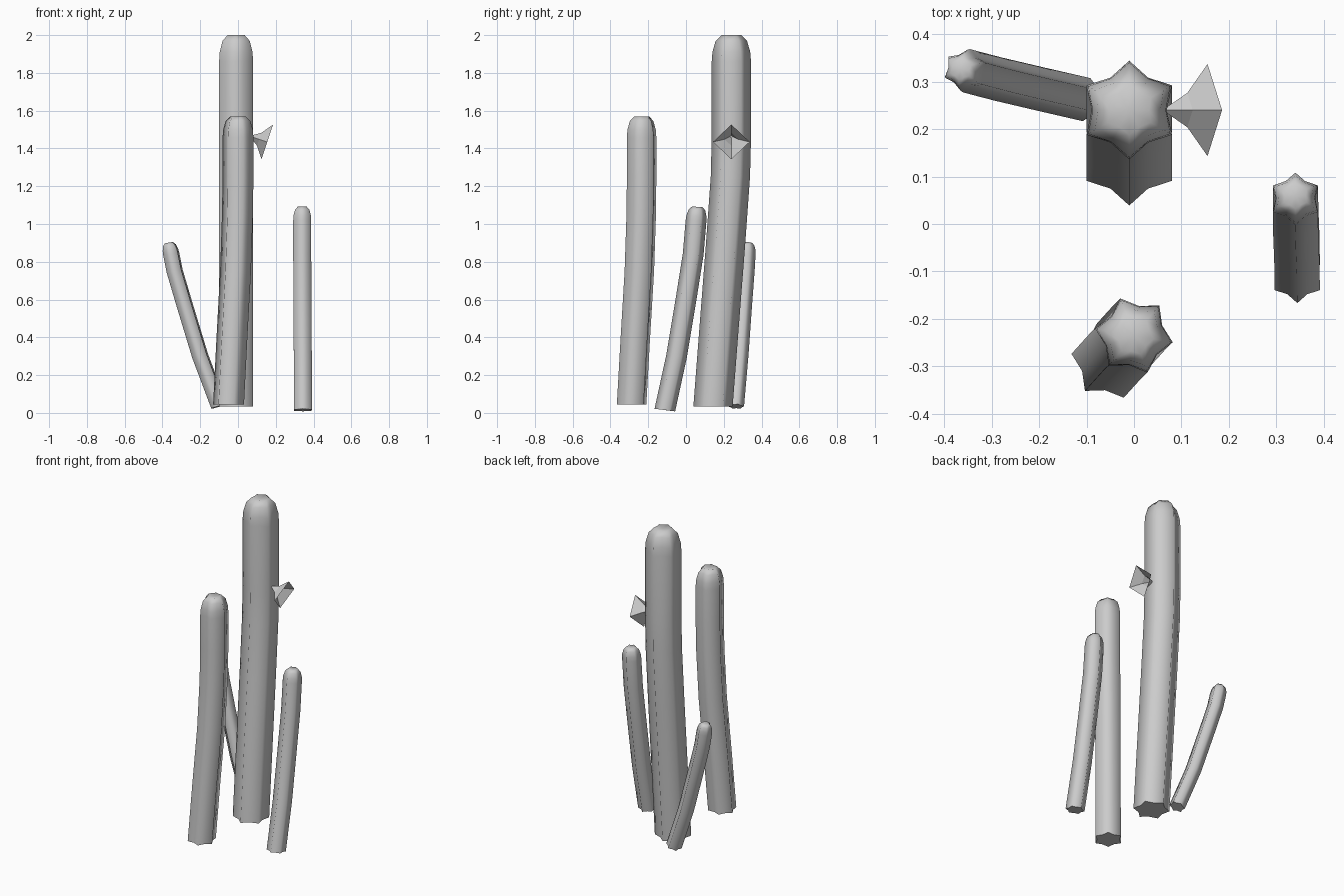
import bpy, bmesh
from math import sin, cos, radians, pi
from mathutils import Vector

if "Cube" in bpy.data.objects:
    bpy.data.objects.remove(bpy.data.objects["Cube"])

grey = bpy.data.materials.new("plain_grey")
grey.use_nodes = True
grey.diffuse_color = (0.6, 0.6, 0.6, 1)
grey.node_tree.nodes["Principled BSDF"].inputs["Base Color"].default_value = grey.diffuse_color


def finish(bm, name):
    bmesh.ops.recalc_face_normals(bm, faces=bm.faces)
    for f in bm.faces:
        f.smooth = True
    mesh = bpy.data.meshes.new(name)
    bm.to_mesh(mesh)
    bm.free()
    mesh.materials.append(grey)
    obj = bpy.data.objects.new(name, mesh)
    bpy.context.collection.objects.link(obj)
    return obj


def bridge(bm, a, b):
    n = len(a)
    for i in range(n):
        j = (i + 1) % n
        bm.faces.new((a[i], a[j], b[j], b[i]))


def cactus(name, path, radius, turn, tilt):
    """Six-ribbed stem along a path, closed by a rounded, slightly dimpled top."""
    path = [Vector(p) for p in path]
    bm = bmesh.new()

    def ring(centre, axis, size, rib):
        rot = Vector((0, 0, 1)).rotation_difference(Vector((0, 0, 1)).lerp(axis, tilt).normalized())
        verts = []
        for i in range(12):
            a = radians(turn) + i * pi / 6
            r = size * (1 if i % 2 == 0 else rib)
            verts.append(bm.verts.new(centre + rot @ Vector((r * cos(a), r * sin(a), 0))))
        return verts

    # Stem
    rings = []
    for i, p in enumerate(path):
        axis = (path[min(i + 1, len(path) - 1)] - path[max(i - 1, 0)]).normalized()
        rings.append(ring(p, axis, radius, 0.76))
    # Rounded top
    for size, rise, rib in ((0.96, 0.5, 0.77), (0.8, 1.05, 0.79), (0.5, 1.35, 0.8)):
        rings.append(ring(path[-1] + axis * radius * rise, axis, radius * size, rib))
    for a, b in zip(rings, rings[1:]):
        bridge(bm, a, b)
    tip = bm.verts.new(path[-1] + axis * radius * 1.27)
    last = rings[-1]
    for i in range(12):
        bm.faces.new((last[i], last[(i + 1) % 12], tip))
    # Base
    base = bm.faces.new(rings[0][::-1])
    for e in base.edges:
        e.smooth = False
    return finish(bm, name)


cactus("tall_cactus", [(-0.01, 0.143, 0.035), (-0.01, 0.175, 0.45), (-0.01, 0.21, 0.9),
                       (-0.01, 0.235, 1.25), (-0.01, 0.24, 1.45), (-0.01, 0.24, 1.86)], 0.104, 30, 0)
cactus("front_cactus", [(-0.05, -0.288, 0.045), (-0.032, -0.268, 0.4), (-0.013, -0.247, 0.75),
                        (-0.003, -0.237, 1.05), (0, -0.235, 1.25), (0, -0.235, 1.458)], 0.083, -10, 0)
cactus("left_cactus", [(0.344, -0.112, 0.015), (0.343, -0.05, 0.3), (0.341, 0, 0.6),
                       (0.34, 0.038, 0.84), (0.34, 0.053, 1.017)], 0.055, 30, 0.6)
cactus("back_cactus", [(-0.1, 0.262, 0.035), (-0.2, 0.285, 0.3), (-0.285, 0.305, 0.58),
                       (-0.335, 0.318, 0.75), (-0.353, 0.323, 0.84)], 0.046, 20, 0.8)

# Open four-petalled flower on the side of the tall cactus
bm = bmesh.new()
start = Vector((0.06, 0.24, 1.466))
axis = Vector((0.95, 0, -0.316)).normalized()
side, up = Vector((0, 1, 0)), Vector((0.316, 0, 0.95)).normalized()
throat = bm.verts.new(start)
loops = []
for along, size in ((0.055, 0.036), (0.1, 0.097)):
    loops.append([bm.verts.new(start + axis * along + (side * cos(k * pi / 2) + up * sin(k * pi / 2)) * size)
                  for k in range(4)])
for k in range(4):
    bm.faces.new((throat, loops[0][k], loops[0][(k + 1) % 4]))
bridge(bm, *loops)
flower = finish(bm, "flower")
for p in flower.data.polygons:
    p.use_smooth = False
